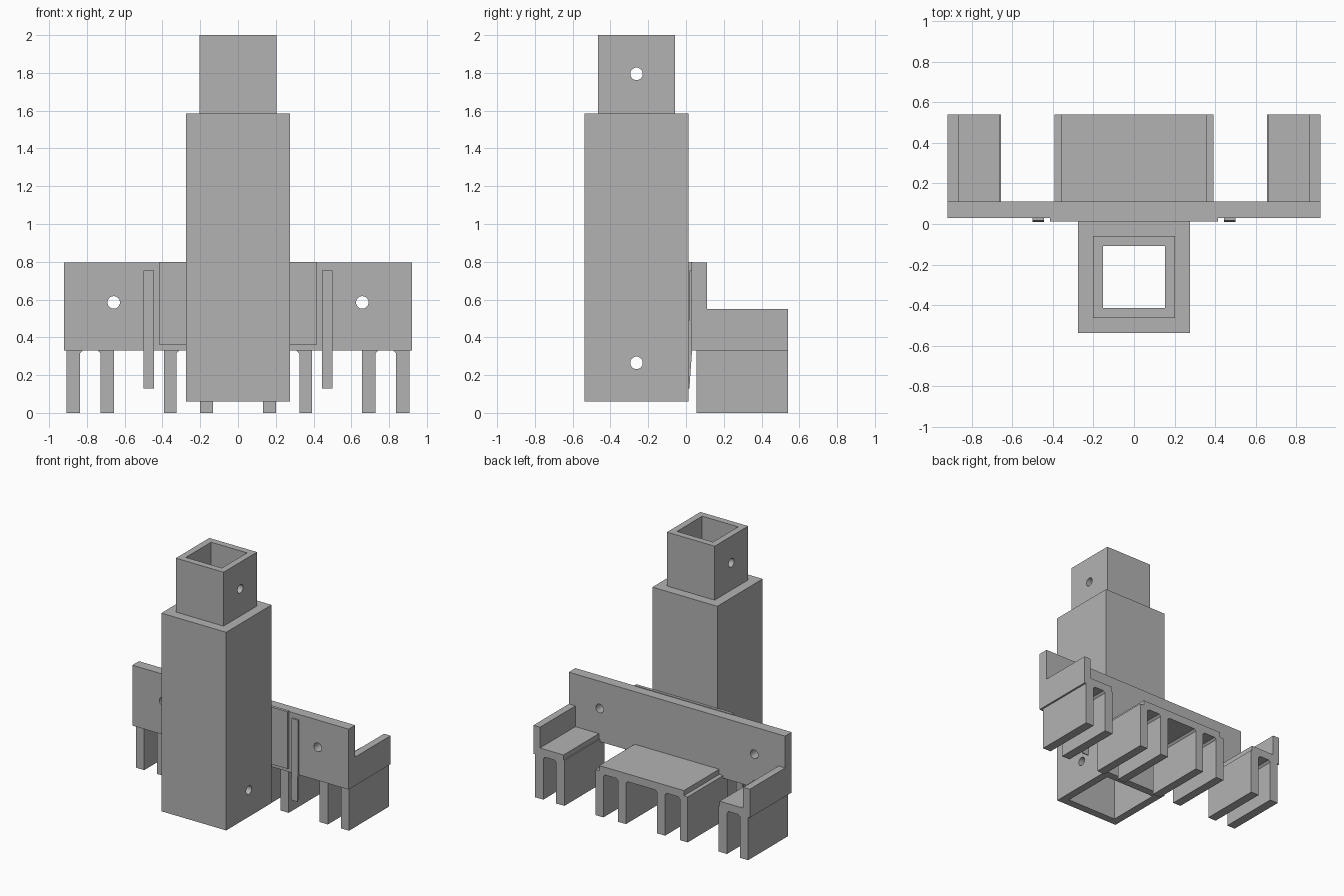
import bpy, bmesh, math
from mathutils import Matrix, Vector

cube = bpy.data.objects.get("Cube")
if cube:
    bpy.data.objects.remove(cube, do_unlink=True)

grey = bpy.data.materials.new("plain_grey")
grey.use_nodes = True
COLOUR = (0.45, 0.45, 0.45, 1)
grey.diffuse_color = COLOUR
grey.node_tree.nodes["Principled BSDF"].inputs["Base Color"].default_value = COLOUR


def finish(name, bm):
    bmesh.ops.recalc_face_normals(bm, faces=bm.faces)
    mesh = bpy.data.meshes.new(name)
    bm.to_mesh(mesh)
    bm.free()
    mesh.materials.append(grey)
    ob = bpy.data.objects.new(name, mesh)
    bpy.context.collection.objects.link(ob)
    return ob


def extrude(name, points, axis, start, end):
    """Extrude a closed profile: (x, z) along y, or (y, z) along x."""
    bm = bmesh.new()
    place = (lambda p: (p[0], start, p[1])) if axis == "y" else (lambda p: (start, p[0], p[1]))
    face = bm.faces.new([bm.verts.new(place(p)) for p in points])
    out = bmesh.ops.extrude_face_region(bm, geom=[face])
    d = end - start
    move = Vector((0, d, 0) if axis == "y" else (d, 0, 0))
    bmesh.ops.translate(bm, vec=move, verts=[v for v in out["geom"] if isinstance(v, bmesh.types.BMVert)])
    return finish(name, bm)


def box_profile(a, b, low, high):
    return [(a, low), (b, low), (b, high), (a, high)]


def drill(ob, centre, axis, length):
    """Cut a round screw hole through a part."""
    bm = bmesh.new()
    turn = Matrix.Rotation(math.pi / 2, 4, "Y" if axis == "x" else "X")
    bmesh.ops.create_cone(bm, cap_ends=True, segments=32, radius1=0.033, radius2=0.033,
                          depth=length, matrix=Matrix.Translation(centre) @ turn)
    cutter = finish("hole_cutter", bm)
    cutter.hide_render = True
    mod = ob.modifiers.new("hole", "BOOLEAN")
    mod.operation, mod.solver, mod.object = "DIFFERENCE", "EXACT", cutter
    bpy.context.view_layer.objects.active = ob
    bpy.ops.object.modifier_apply(modifier=mod.name)
    bpy.data.objects.remove(cutter, do_unlink=True)


# Hollow square post with a spigot on top and a socket below
POST_Y = -0.262
post_profile = [(0.276, 0.06), (0.276, 1.585), (0.203, 1.585), (0.203, 2),
                (0.153, 2), (0.153, 0.49), (0.215, 0.49), (0.215, 0.06)]
bm = bmesh.new()
rings = [[bm.verts.new((sx * r, POST_Y + sy * r, z)) for sx, sy in ((-1, -1), (1, -1), (1, 1), (-1, 1))]
         for r, z in post_profile]
for ring, above in zip(rings, rings[1:] + rings[:1]):
    for i in range(4):
        j = (i + 1) % 4
        bm.faces.new((ring[i], ring[j], above[j], above[i]))
post = finish("square_post", bm)
for z in (0.265, 1.795):
    drill(post, (0, POST_Y, z), "x", 1)

# Wide back plate with two screw holes, and the pad joining it to the post
plate = extrude("back_plate", box_profile(-0.921, 0.921, 0.33, 0.795), "y", 0.03, 0.11)
for x in (-0.658, 0.658):
    drill(plate, (x, 0.07, 0.585), "y", 0.5)
extrude("post_pad", box_profile(-0.415, 0.415, 0.36, 0.8), "y", 0.012, 0.035)


# Slot between two legs, with softened upper corners
def slot(a, b):
    c = 0.015
    return [(a, 0), (a, 0.33 - c), (a + c, 0.33), (b - c, 0.33), (b, 0.33 - c), (b, 0)]


# Central shelf on four legs
half = [(0.393, 0), (0.393, 0.35), (0.36, 0.35), (0.36, 0.39)]
mirrored = [(-x, z) for x, z in reversed(half)]
shelf = slot(-0.325, -0.2) + slot(-0.133, 0.133) + slot(0.2, 0.325) + half + mirrored
extrude("centre_shelf", shelf, "y", 0.055, 0.54)

# End shelves with outer side walls, and tapered front strips
end = [(0.657, 0)] + slot(0.727, 0.837) + [
    (0.907, 0), (0.907, 0.33), (0.921, 0.33), (0.921, 0.55), (0.865, 0.55),
    (0.865, 0.39), (0.665, 0.39), (0.665, 0.35), (0.657, 0.35)]
strip = [(0.018, 0.13), (0.01, 0.13), (0.018, 0.755), (0.032, 0.755), (0.032, 0.33)]
for side, s in (("left", 1), ("right", -1)):
    extrude(side + "_end_shelf", [(s * x, z) for x, z in end], "y", 0.055, 0.54)
    extrude(side + "_front_strip", strip, "x", s * 0.445, s * 0.5)
